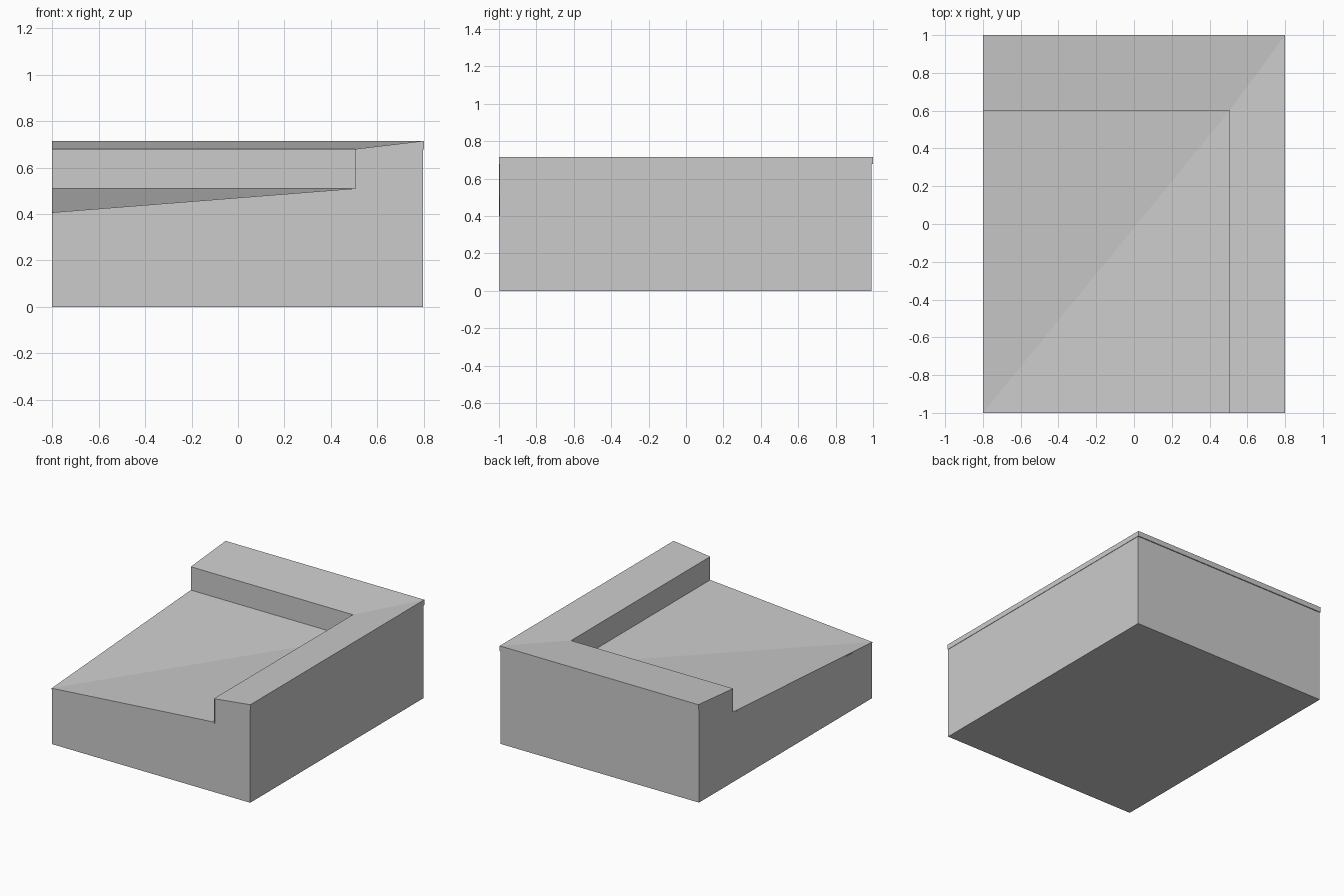
import bpy
import bmesh

if "Cube" in bpy.data.objects:
    bpy.data.objects.remove(bpy.data.objects["Cube"])

grey = bpy.data.materials.new("light_grey")
grey.diffuse_color = (0.6, 0.6, 0.6, 1.0)
grey.use_nodes = True
grey.node_tree.nodes["Principled BSDF"].inputs["Base Color"].default_value = grey.diffuse_color


def mitred_solid(name, profile, x0, y0):
    """Sweep a closed profile of corner points (x, y, z) around an L-shaped bend."""
    bm = bmesh.new()
    cache = {}

    def vert(x, y, z):
        key = (round(x, 5), round(y, 5), round(z, 5))
        if key not in cache:
            cache[key] = bm.verts.new(key)
        return cache[key]

    def face(verts):
        unique = list(dict.fromkeys(verts))
        if len(unique) > 2:
            bm.faces.new(unique)

    left = [vert(x0, y, z) for x, y, z in profile]
    corner = [vert(x, y, z) for x, y, z in profile]
    front = [vert(x, y0, z) for x, y, z in profile]
    for a, b in ((left, corner), (corner, front)):
        for i in range(len(profile)):
            j = (i + 1) % len(profile)
            face([a[i], a[j], b[j], b[i]])
    # End caps on the left and front sides
    face(left)
    face(front)
    bmesh.ops.recalc_face_normals(bm, faces=bm.faces[:])
    # Split the concave caps cleanly
    bmesh.ops.triangulate(bm, faces=[f for f in bm.faces if len(f.verts) > 4])
    mesh = bpy.data.meshes.new(name)
    bm.to_mesh(mesh)
    bm.free()
    mesh.materials.append(grey)
    obj = bpy.data.objects.new(name, mesh)
    bpy.context.collection.objects.link(obj)
    return obj


X0, Y0 = -0.8, -1.0
GAP = 0.008        # thickness of the covering sheet
FRONT = Y0 + 0.002  # the body sits just behind the sheet's front edge

# Stepped, sloping upper surface, from the low outer corner to the high one
floor_low = (X0, Y0, 0.407)
floor_high = (0.505, 0.6, 0.51)
rim_low = (0.505, 0.6, 0.68)
rim_high = (0.8, 1.0, 0.715)
under = [
    (0.797, 0.993, 0.715 - GAP),
    (0.512, 0.607, 0.68 - GAP),
    (0.512, 0.607, 0.51 - GAP),
    (X0, Y0, 0.407 - GAP),
]

# Covering sheet with a short lip hanging over the right and back sides
mitred_solid(
    "top_sheet",
    [floor_low, floor_high, rim_low, rim_high,
     (0.8, 1.0, 0.677), (0.797, 0.993, 0.677)] + under,
    X0, Y0)

# Solid block below the sheet
body_top = under[:3] + [(X0, FRONT, 0.407 - GAP)]
mitred_solid(
    "base_block",
    body_top + [(X0, FRONT, 0.0), (0.797, 0.993, 0.0)],
    X0, FRONT)
